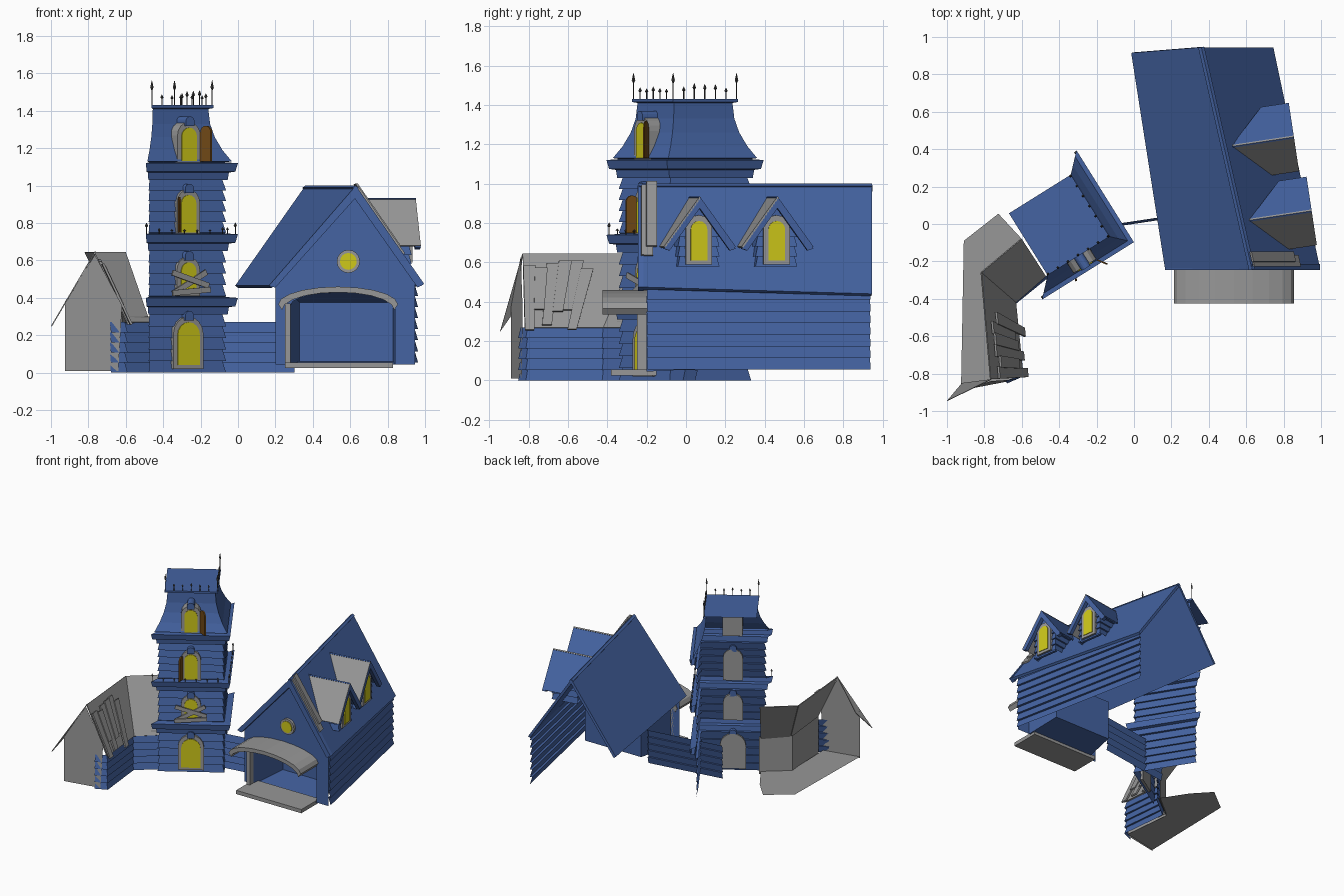
import bpy, bmesh, math, random
from mathutils import Vector, Matrix

if "Cube" in bpy.data.objects:
    bpy.data.objects.remove(bpy.data.objects["Cube"], do_unlink=True)
random.seed(4)


def material(name, rgb):
    m = bpy.data.materials.new(name)
    m.use_nodes = True
    m.diffuse_color = (*rgb, 1)
    m.node_tree.nodes["Principled BSDF"].inputs["Base Color"].default_value = (*rgb, 1)
    return m


BLUE = material("blue paint", (.058, .125, .36))
GREY = material("weathered grey", (.31, .31, .31))
YELLOW = material("lit window yellow", (.62, .58, .01))
BROWN = material("shutter brown", (.16, .065, .008))
IRON = material("dark iron", (.06, .06, .06))


def mesh(name, verts, faces, mat, thick=0, closed=False):
    me = bpy.data.meshes.new(name)
    me.from_pydata([tuple(v) for v in verts], [], faces)
    if closed:
        bm = bmesh.new()
        bm.from_mesh(me)
        bmesh.ops.recalc_face_normals(bm, faces=bm.faces)
        bm.to_mesh(me)
        bm.free()
    me.materials.append(mat)
    ob = bpy.data.objects.new(name, me)
    bpy.context.scene.collection.objects.link(ob)
    if thick:
        mod = ob.modifiers.new("thickness", "SOLIDIFY")
        mod.thickness = thick
    return ob


def slab(name, pts, mat, thick=.015):
    """Roof panel that always faces up."""
    p = [Vector(q) for q in pts]
    if (p[1] - p[0]).cross(p[2] - p[0]).z < 0:
        p.reverse()
    return mesh(name, p, [tuple(range(len(p)))], mat, thick)


def prism(name, outline, origin, u, n, depth, mat):
    """Upright outline of (across, z) points pushed out along n."""
    o, u, n = Vector((*origin, 0)), Vector((*u, 0)), Vector((*n, 0))
    flat = [o + u * a + Vector((0, 0, z)) for a, z in outline]
    k = len(flat)
    faces = [tuple(range(k)), tuple(range(k, 2 * k))]
    faces += [(i, (i + 1) % k, (i + 1) % k + k, i + k) for i in range(k)]
    return mesh(name, flat + [p + n * depth for p in flat], faces, mat, closed=True)


def box(name, lo, hi, mat):
    return prism(name, [(lo[0], lo[2]), (hi[0], lo[2]), (hi[0], hi[2]), (lo[0], hi[2])],
                 (0, lo[1]), (1, 0), (0, 1), hi[1] - lo[1], mat)


def sweep(name, path, profile, mat=BLUE, closed=False, segs=None):
    """Profile of (outward, z) points along a mitred ground path."""
    p = [Vector(q) for q in path]
    k, m = len(p), len(profile)
    side = []
    for i in range(k):
        d = (p[(i + 1) % k] - p[i]).normalized()
        side.append(Vector((d.y, -d.x)))
    verts = []
    for i in range(k):
        a, b = side[i - 1], side[i]
        if not closed:
            a, b = (b if i == 0 else a), (a if i == k - 1 else b)
        mitre = (a + b) / (1 + a.dot(b))
        verts += [(*(p[i] + mitre * o), z) for o, z in profile]
    faces = []
    for i in range(segs or (k if closed else k - 1)):
        s, t = i * m, (i + 1) % k * m
        faces += [(s + j, t + j, t + j + 1, s + j + 1) for j in range(m - 1)]
    return mesh(name, verts, faces, mat)


def boards(z0, z1, n, out=.014):
    h = (z1 - z0) / n
    return [q for i in range(n) for q in ((out, z0 + i * h), (0, z0 + (i + 1) * h))]


def arch(w, z0, z1, x=0):
    """Round headed opening outline."""
    r, top = w / 2, z1 - w / 2
    return [(x - r, z0), (x + r, z0)] + [
        (x + r * math.cos(math.pi * i / 8), top + r * math.sin(math.pi * i / 8)) for i in range(9)]


def window(name, w, z0, z1, origin, u, n, depth):
    prism(name + "_frame", arch(w + .05, z0 - .02, z1 + .03), origin, u, n, depth, GREY)
    prism(name + "_pane", arch(w, z0, z1), Vector(origin) + Vector(n) * depth, u, n, .005, YELLOW)


# --- Tower: two facades of a rotated square, with a flat roof
ANG = math.radians(32)
U = Vector((math.cos(ANG), math.sin(ANG)))
N = Vector((U.y, -U.x))
C = Vector((-.40, -.005))


def square(h):
    return [C + (N - U) * h, C + (N + U) * h, C + (U - N) * h, C - (N + U) * h]


def cornice(z):
    return [(.02, z - .09), (.025, z - .05), (.05, z - .045), (.06, z), (.01, z + .005)]


profile = boards(0, .31, 5) + cornice(.40) + boards(.41, .65, 4) + cornice(.74)
profile += boards(.75, 1.03, 5) + cornice(1.12)
profile += [(.036, 1.13), (0, 1.19), (-.03, 1.26), (-.048, 1.33), (-.055, 1.41), (-.035, 1.415), (-.035, 1.43)]
sweep("tower_walls", square(.23), profile, closed=True, segs=2)
slab("tower_roof", [(*p, 1.43) for p in square(.195)], BLUE, 0)

for i, (w, z0, z1, h, d) in enumerate([(.14, .04, .27, .22, .035), (.095, .43, .59, .22, .035),
                                       (.095, .75, .95, .22, .035), (.095, 1.13, 1.31, .17, .09)]):
    window(f"tower_window_{i}", w, z0, z1, C + N * h, U, N, d)
    prism(f"window_keystone_{i}", arch(.055, z1 + .01, z1 + .06), C + N * h, U, N, d + .012, BLUE)
prism("left_shutter", arch(.07, .75, .94), C + N * .275 - U * .075, N * .8 - U * .35, U, .01, BROWN)
prism("right_shutter", arch(.07, 1.13, 1.32), C + N * .29 + U * .085, N * .7 + U * .5, U, .01, BROWN)
for i, (cz, tilt) in enumerate([(.48, .5), (.50, -.3), (.435, .08)]):
    c, s = math.cos(tilt), math.sin(tilt)
    corners = [(-.12, -.015), (.12, -.015), (.12, .015), (-.12, .015)]
    prism(f"nailed_plank_{i}", [(a * c - b * s, cz + a * s + b * c) for a, b in corners],
          C + N * (.263 + i * .008), U, N, .01, GREY)


# --- Iron cresting along tower edges
def cresting(name, path, z, n, height):
    bm = bmesh.new()
    for a, b in zip(path, path[1:]):
        for i in range(n + 1):
            h = height * (1.6 if i in (0, n) else random.uniform(.6, 1))
            p = a.lerp(b, i / n)
            for r1, r2, lo, hi in ((.003, .003, 0, .65), (.003, .009, .6, .7), (.009, 0, .7, 1)):
                bmesh.ops.create_cone(bm, segments=4, radius1=r1, radius2=r2, depth=h * (hi - lo),
                                      matrix=Matrix.Translation((*p, z + h * (lo + hi) / 2)))
    me = bpy.data.meshes.new(name)
    bm.to_mesh(me)
    bm.free()
    me.materials.append(IRON)
    bpy.context.scene.collection.objects.link(bpy.data.objects.new(name, me))


cresting("roof_cresting", square(.19)[:3], 1.43, 6, .085)
cresting("balcony_cresting", square(.28)[:3], .74, 7, .04)

# --- Low wall joining tower and house
sweep("link_wall", [(-.3, -.03), (.3, .06)], boards(0, .27, 5), BLUE)

# --- Grey side wing: bent range, open at the back
inner = [(-.685, -.84), (-.605, -.805), (-.645, -.42), (-.46, -.27)]
sweep("wing_siding", inner, boards(0, .27, 5))
sweep("wing_lining", inner[1:], [(-.012, 0), (-.012, .3)], GREY)
floor = [(-.925, -.89), (-.64, -.83), (-.65, -.42), (-.47, -.28), (-.6, -.08), (-.725, .055), (-.91, -.09)]
slab("wing_floor", [(x, y, .02) for x, y in floor], GREY, 0)
mesh("wing_gable", [(-.925, -.89, .01), (-.64, -.835, .01), (-.62, -.83, .36), (-.765, -.84, .63), (-.925, -.89, .38)],
     [(0, 1, 2, 3, 4)], GREY)
bend = [(-.815, -.26, .645), (-.63, -.42, .27)]
wing_slope = [Vector(p) for p in ((-.765, -.83, .645), bend[0], bend[1], (-.59, -.82, .27))]
slab("wing_front_roof", wing_slope, GREY, .006)
slab("wing_back_roof", bend + [(-.47, -.28, .27), (-.6, -.08, .645)], GREY, .006)
slab("wing_verge", [(-.765, -.83, .65), (-1, -.945, .25), (-.92, -.85, .385)], GREY, .006)


def patch(name, quad, s0, s1, t0, t1, lift):
    """Plank lying on a roof slope: s along the ridge, t down the slope."""
    def at(s, t):
        return quad[0].lerp(quad[1], s).lerp(quad[3].lerp(quad[2], s), t)
    up = (quad[1] - quad[0]).cross(quad[3] - quad[0]).normalized()
    up *= math.copysign(lift, up.z)
    slab(name, [at(s0, t0) + up, at(s1, t0) + up, at(s1, t1) + up, at(s0, t1) + up], GREY, .012)


for i in range(6):
    patch(f"wing_plank_{i}", wing_slope, i * .11, i * .11 + .12, random.uniform(0, .25),
          random.uniform(.75, 1.1), .02 + .007 * (i % 2))

# --- House: skewed gabled barn, open at the back
ridge = [Vector((.63, -.24, 1)), Vector((.36, .945, 1))]
left_eave = [Vector((.165, -.235, .465)), Vector((-.015, .915, .465))]
right_eave = [Vector((.995, -.24, .475)), Vector((.745, .945, .44))]
right_slope = [ridge[0], ridge[1], right_eave[1], right_eave[0]]
slab("house_left_roof", [ridge[0], ridge[1], left_eave[1], left_eave[0]], BLUE, .02)
slab("house_right_roof", right_slope, BLUE, .02)
patch("roof_patch_low", right_slope, .01, .06, .02, .7, .012)
patch("roof_patch_high", right_slope, .03, .075, 0, .62, .022)
sweep("house_side_wall", [(.945, -.2), (.715, .935)], boards(.055, .47, 7, .018))
arc = [(math.cos(math.pi * i / 10), math.sin(math.pi * i / 10)) for i in range(11)]
front = [(.2, .045), (.2, .49), (.62, .965), (.945, .52), (.945, .045), (.84, .045)]
front += [(.56 + .28 * c, .36 + .07 * s) for c, s in arc] + [(.28, .045)]
mesh("house_front_wall", [(x, -.2, z) for x, z in front], [tuple(range(len(front)))], BLUE)
prism("house_bargeboard", [(.165, .465), (.63, 1), (.995, .475), (.96, .455), (.625, .93), (.2, .455)],
      (0, -.245), (1, 0), (0, 1), .03, BLUE)
prism("round_window_frame", [(.59 + .062 * math.cos(a * .3927), .595 + .062 * math.sin(a * .3927)) for a in range(16)],
      (0, -.2), (1, 0), (0, -1), .02, GREY)
prism("round_window_pane", [(.59 + .045 * math.cos(a * .3927), .595 + .045 * math.sin(a * .3927)) for a in range(16)],
      (0, -.22), (1, 0), (0, -1), .006, YELLOW)

# --- Carriage bay, canopy, post and step
mesh("bay_recess", [(.28, -.2, .045), (.84, -.2, .045), (.84, -.2, .43), (.28, -.2, .43),
                    (.33, .1, .06), (.83, .1, .06), (.83, .1, .375), (.33, .1, .375)],
     [(0, 1, 5, 4), (1, 2, 6, 5), (2, 3, 7, 6), (3, 0, 4, 7), (4, 5, 6, 7)], BLUE)
canopy = [(.535 + .32 * c, .365 + .095 * s) for c, s in arc]
canopy += [(.535 + .3 * c, .335 + .095 * s) for c, s in reversed(arc)]
prism("bay_canopy", canopy, (0, -.425), (1, 0), (0, 1), .23, GREY)
box("bay_post", (.25, -.25, .03), (.28, -.2, .37), GREY)
box("bay_step", (.25, -.38, .025), (.83, -.15, .055), GREY)

# --- Dormers on the right slope
OUT = Vector((.989, .149))
ACROSS = Vector((-.149, .989))
for i, tip in enumerate((Vector((.95, .07)), Vector((.855, .465)))):
    def at(a, back, z):
        return (*(tip + ACROSS * a - OUT * back), z)
    for name, s, mat in (("south", -1, GREY), ("north", 1, BLUE)):
        slab(f"dormer_{name}_roof_{i}", [at(0, 0, .935), at(0, .34, .935), at(s * .185, .15, .68), at(s * .185, 0, .68)],
             mat, .01)
    prism(f"dormer_bargeboard_{i}", [(-.185, .67), (0, .93), (.185, .67), (.155, .66), (0, .875), (-.155, .66)],
          tip, ACROSS, -OUT, .03, BLUE)
    ring = [at(a, b, 0)[:2] for a, b in ((-.095, .25), (-.095, .05), (.095, .05), (.095, .25))]
    sweep(f"dormer_siding_{i}", ring, boards(.58, .78, 4, .012))
    prism(f"dormer_gable_{i}", [(-.095, .58), (.095, .58), (.095, .78), (0, .915), (-.095, .78)],
          tip - OUT * .05, ACROSS, -OUT, .02, BLUE)
    window(f"dormer_window_{i}", .085, .61, .81, tip - OUT * .05, ACROSS, OUT, .022)
